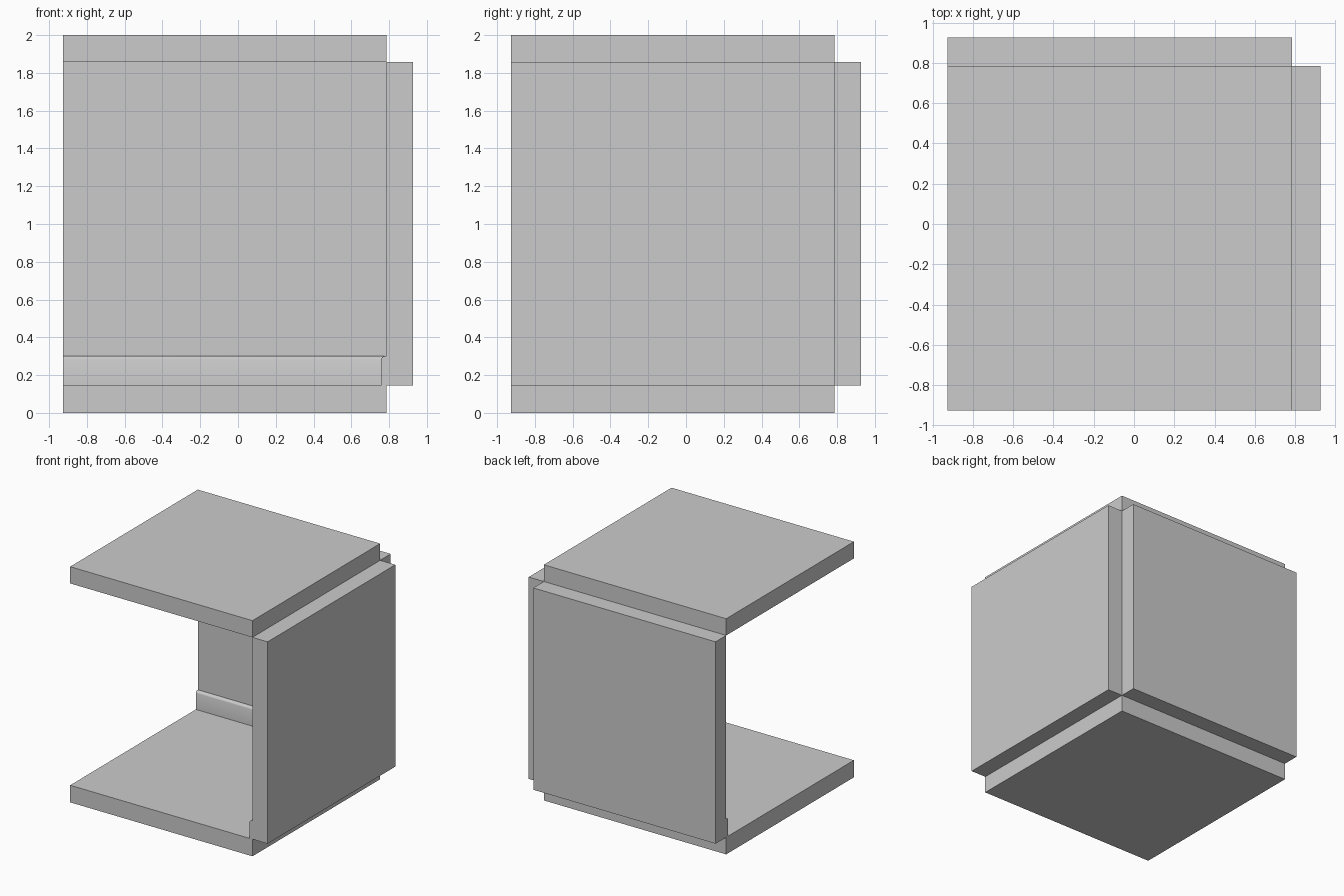
import bpy, bmesh

if "Cube" in bpy.data.objects:
    bpy.data.objects.remove(bpy.data.objects["Cube"])

E = 0.927   # outer extent
I = 0.785   # inner faces of the two walls
Z0, Z1 = 0.145, 1.858  # floor top, ceiling underside


def box(name, lo, hi):
    bm = bmesh.new()
    bmesh.ops.create_cube(bm, size=1)
    for v in bm.verts:
        v.co = [lo[i] + (v.co[i] + 0.5) * (hi[i] - lo[i]) for i in range(3)]
    return finish(name, bm)


def finish(name, bm):
    bmesh.ops.recalc_face_normals(bm, faces=bm.faces)
    me = bpy.data.meshes.new(name)
    bm.to_mesh(me)
    bm.free()
    ob = bpy.data.objects.new(name, me)
    bpy.context.collection.objects.link(ob)
    return ob


# Floor and ceiling slabs
box("floor", (-E, -E, 0), (I, I, Z0))
box("ceiling", (-E, -E, Z1), (I, I, 2))

# Two walls meeting at the open outer corner
box("right_wall", (I, -E, Z0), (E, I, Z1))
box("back_wall", (-E, I, Z0), (I, E, Z1))

# Skirting board: rounded-top profile (distance from wall, height), mitred at the corner
profile = [(0, Z0), (0.027, Z0), (0.027, 0.284), (0.025, 0.290),
           (0.021, 0.295), (0.014, 0.299), (0.006, 0.301), (0, 0.302)]
bm = bmesh.new()
rings = [[bm.verts.new(p) for p in ring] for ring in (
    [(-E, I - d, z) for d, z in profile],
    [(I - d, I - d, z) for d, z in profile],
    [(I - d, -E, z) for d, z in profile])]
n = len(profile)
for a, b in zip(rings, rings[1:]):
    for i in range(n):
        j = (i + 1) % n
        bm.faces.new((a[i], a[j], b[j], b[i]))
bm.faces.new(rings[0])
bm.faces.new(rings[-1])
skirting = finish("skirting_board", bm)

bpy.context.view_layer.objects.active = skirting
skirting.select_set(True)
bpy.ops.object.shade_smooth_by_angle(angle=0.6)
